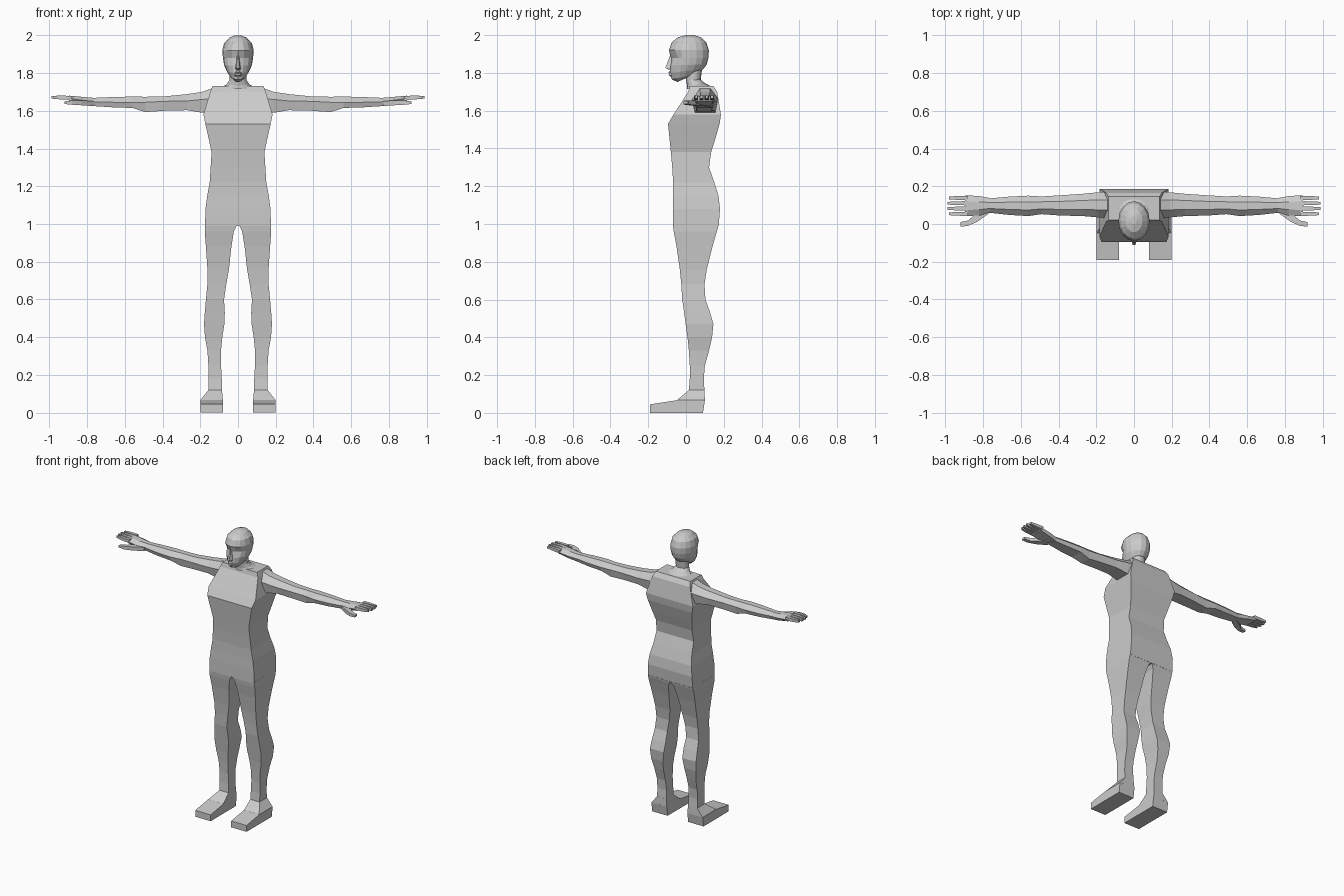
import bpy, bmesh, math

skin = bpy.data.materials.new("plain grey")
skin.diffuse_color = (0.6, 0.6, 0.6, 1)


def loft(name, rings, mirror=False):
    """Skin a row of equal-sized rings, cap both ends, optionally mirror across x."""
    bm = bmesh.new()
    loops = [[bm.verts.new(p) for p in r] for r in rings]
    n = len(loops[0])
    for a, b in zip(loops, loops[1:]):
        for i in range(n):
            j = (i + 1) % n
            bm.faces.new((a[i], a[j], b[j], b[i]))
    bm.faces.new(loops[0][::-1])
    bm.faces.new(loops[-1])
    if mirror:
        dup = bmesh.ops.duplicate(bm, geom=bm.verts[:] + bm.edges[:] + bm.faces[:])["geom"]
        for v in dup:
            if isinstance(v, bmesh.types.BMVert):
                v.co.x *= -1
    bmesh.ops.recalc_face_normals(bm, faces=bm.faces[:])
    me = bpy.data.meshes.new(name)
    bm.to_mesh(me)
    bm.free()
    me.materials.append(skin)
    ob = bpy.data.objects.new(name, me)
    bpy.context.collection.objects.link(ob)
    return ob


def box_ring(z, x0, x1, y0, y1):
    return [(x0, y0, z), (x1, y0, z), (x1, y1, z), (x0, y1, z)]


# Torso: height, half width, front, back
torso = [(0.99, .175, -.07, .173), (1.08, .172, -.07, .18), (1.15, .163, -.068, .172),
         (1.22, .15, -.068, .15), (1.30, .145, -.073, .122), (1.38, .14, -.08, .133),
         (1.45, .155, -.087, .155), (1.53, .173, -.095, .178), (1.58, .183, -.066, .185),
         (1.70, .147, .012, .165), (1.73, .135, .02, .145)]
loft("torso", [box_ring(z, -w, w, f, b) for z, w, f, b in torso])

# Legs: height, inner x, outer x, front, back
leg = [(1.0, .002, .175, -.07, .175), (.96, .022, .176, -.065, .163), (.88, .035, .17, -.05, .14),
       (.76, .048, .162, -.033, .11), (.68, .062, .162, -.025, .098), (.60, .074, .17, -.02, .103),
       (.53, .07, .176, -.01, .128), (.47, .072, .18, -.002, .145), (.40, .083, .175, .008, .138),
       (.33, .09, .162, .015, .122), (.25, .09, .157, .02, .1), (.18, .086, .157, .02, .094),
       (.115, .085, .157, .015, .098)]
loft("legs", [box_ring(z, a, b, f, k) for z, a, b, f, k in leg], True)

# Feet: sole block with a sloping toe, plus the ankle wedge above it
loft("feet", [[(x, -.19, 0), (x, .09, 0), (x, .1, .067), (x, -.05, .067), (x, -.19, .045)]
              for x in (.08, .2)], True)
loft("ankles", [box_ring(.066, .08, .2, -.05, .1), box_ring(.12, .085, .157, .015, .098)], True)

# Arms: x, front, back, bottom, middle, top
arm = [(.12, .03, .17, 1.585, 1.665, 1.725), (.19, .035, .168, 1.59, 1.66, 1.70),
       (.27, .042, .16, 1.603, 1.652, 1.688), (.39, .045, .152, 1.60, 1.65, 1.676),
       (.49, .052, .146, 1.593, 1.645, 1.674), (.56, .042, .15, 1.615, 1.645, 1.675),
       (.66, .048, .145, 1.618, 1.645, 1.673), (.77, .06, .135, 1.625, 1.648, 1.668)]


def arm_ring(x, f, b, lo, mid, hi):
    d = b - f
    return [(x, f + .1 * d, lo), (x, f, mid), (x, f + .3 * d, hi),
            (x, f + .7 * d, hi), (x, b, mid), (x, b - .1 * d, lo)]


loft("arms", [arm_ring(*a) for a in arm], True)

# Hands: palm, four fingers and a thumb
palm = [(.76, .06, .137, 1.625, 1.648, 1.668), (.82, .045, .148, 1.635, 1.655, 1.673),
        (.895, .042, .152, 1.65, 1.665, 1.68)]
loft("palms", [arm_ring(*p) for p in palm], True)
for i, tip in enumerate((.98, .988, .988, .98)):
    y = .054 + i * .028
    loft("fingers_%d" % (i + 1), [[(x, y - r, z - r), (x, y + r, z - r), (x, y + r, z + r), (x, y - r, z + r)]
                                 for x, r, z in ((.88, .011, 1.668), (.94, .010, 1.67), (tip, .007, 1.672))], True)
thumb = [(.77, .055, .10, 1.638, .013), (.83, .012, .06, 1.642, .013),
         (.88, -.010, .018, 1.643, .011), (.92, -.014, .010, 1.643, .007)]
loft("thumbs", [[(x, f, z - h), (x, b, z - h), (x, b, z + h), (x, f, z + h)]
                for x, f, b, z, h in thumb], True)

N = 16


def oval(zf, zb, w, yf, yb):
    """Tilted oval ring; index 0 faces forward."""
    pts = []
    for i in range(N):
        a = 2 * math.pi * i / N
        t = (1 - math.cos(a)) / 2
        pts.append((w * math.sin(a), yf + (yb - yf) * t, zf + (zb - zf) * t))
    return pts


# Neck, flared into the shoulders
loft("neck", [oval(1.715, 1.725, .095, .005, .143), oval(1.735, 1.745, .06, .005, .1),
              oval(1.76, 1.765, .045, .0, .078), oval(1.82, 1.82, .045, .0, .085)])

# Head from chin to crown: front height, back height, half width, front, back
head = [(1.752, 1.785, .022, -.045, .03), (1.765, 1.80, .042, -.075, .07),
        (1.80, 1.82, .060, -.086, .092), (1.84, 1.845, .074, -.084, .11),
        (1.88, 1.88, .08, -.082, .119), (1.92, 1.92, .083, -.09, .121),
        (1.96, 1.96, .073, -.077, .108), (1.988, 1.988, .045, -.044, .08),
        (2.0, 2.0, .014, .0, .042)]
rings = [oval(*h) for h in head]
for i in (1, 2, N - 1, N - 2):  # eye sockets
    x, y, z = rings[4][i]
    rings[4][i] = (x, y + .012, z)
loft("head", rings)

# Nose and lips
loft("nose", [[(-w, -.07, z), (w, -.07, z), (w * .4, y, z), (-w * .4, y, z)]
              for z, w, y in ((1.817, .018, -.09), (1.826, .018, -.11), (1.85, .012, -.1), (1.89, .008, -.085))])
loft("lips", [[(-w, -.07, z), (w, -.07, z), (w * .5, y, z), (-w * .5, y, z)]
              for z, w, y in ((1.782, .016, -.084), (1.79, .024, -.093), (1.797, .024, -.088),
                              (1.803, .022, -.094), (1.81, .012, -.086))])
